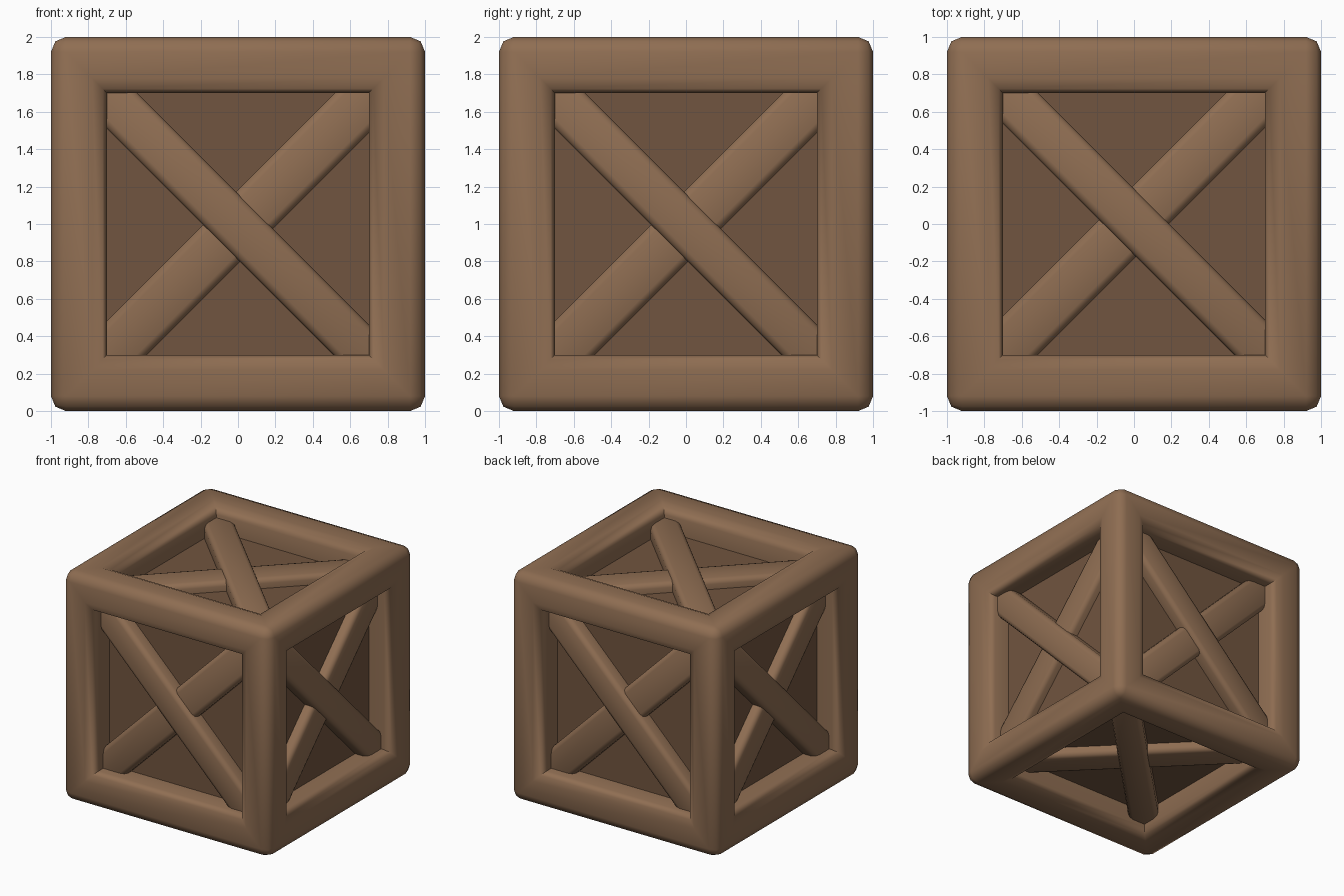
import bpy, bmesh
from math import radians, pi
from mathutils import Matrix, Vector

if "Cube" in bpy.data.objects:
    bpy.data.objects.remove(bpy.data.objects["Cube"])


def material(name, rgb):
    m = bpy.data.materials.new(name)
    m.diffuse_color = (*rgb, 1)
    m.use_nodes = True
    m.node_tree.nodes["Principled BSDF"].inputs["Base Color"].default_value = m.diffuse_color
    return m


WOOD = material("wood", (0.275, 0.155, 0.085))
DARK_WOOD = material("dark_wood", (0.165, 0.09, 0.05))
CENTRE = Matrix.Translation((0, 0, 1))


def make_object(name, bm, mat, matrix=Matrix.Identity(4)):
    mesh = bpy.data.meshes.new(name)
    bm.to_mesh(mesh)
    bm.free()
    mesh.materials.append(mat)
    mesh.shade_smooth()
    mesh.set_sharp_from_angle(angle=radians(60))
    ob = bpy.data.objects.new(name, mesh)
    ob.matrix_world = CENTRE @ matrix
    bpy.context.collection.objects.link(ob)
    return ob


def box(size, bevel=0.0):
    bm = bmesh.new()
    bmesh.ops.create_cube(bm, size=1)
    bmesh.ops.scale(bm, vec=Vector(size), verts=bm.verts)
    if bevel:
        bmesh.ops.bevel(bm, geom=bm.edges[:], offset=bevel, segments=2,
                        profile=0.5, affect='EDGES')
    return bm


# Frame: rounded cube with a round-lipped square opening sunk into each side
bm = box((2, 2, 2), 0.08)
sides = [f for f in bm.faces if f.calc_area() > 2]
for thickness, depth in ((0.14, 0), (0.0564, -0.0234), (0.0236, -0.0566), (0, -0.17)):
    bmesh.ops.inset_individual(bm, faces=sides, thickness=thickness,
                               depth=depth, use_even_offset=True)
bmesh.ops.delete(bm, geom=sides, context='FACES')
make_object("frame", bm, WOOD)

# Panels: one darker box filling the openings
make_object("inner_panels", box((1.55, 1.55, 1.55)), DARK_WOOD)

# Crossed braces, laid out on the front and turned to every side
SIDES = {
    "front": (Matrix.Identity(4), -0.015),
    "right": (Matrix.Rotation(pi / 2, 4, 'Z'), -0.015),
    "back": (Matrix.Rotation(pi, 4, 'Z'), -0.015),
    "left": (Matrix.Rotation(-pi / 2, 4, 'Z'), -0.015),
    "top": (Matrix.Rotation(-pi / 2, 4, 'X'), 0.012),
    "bottom": (Matrix.Rotation(pi / 2, 4, 'X'), 0),
}
# name, tilt, width, outer surface distance from the centre
BRACES = (("upper_brace", pi / 4, 0.25, 0.893), ("lower_brace", -pi / 4, 0.28, 0.86))
THICK = 0.2
for side, (turn, shift) in SIDES.items():
    for name, tilt, width, surface in BRACES:
        place = (turn @ Matrix.Translation((0, -surface + THICK / 2, shift))
                 @ Matrix.Rotation(tilt, 4, 'Y'))
        make_object(f"{side}_{name}", box((2.2, THICK, width), 0.04), WOOD, place)
